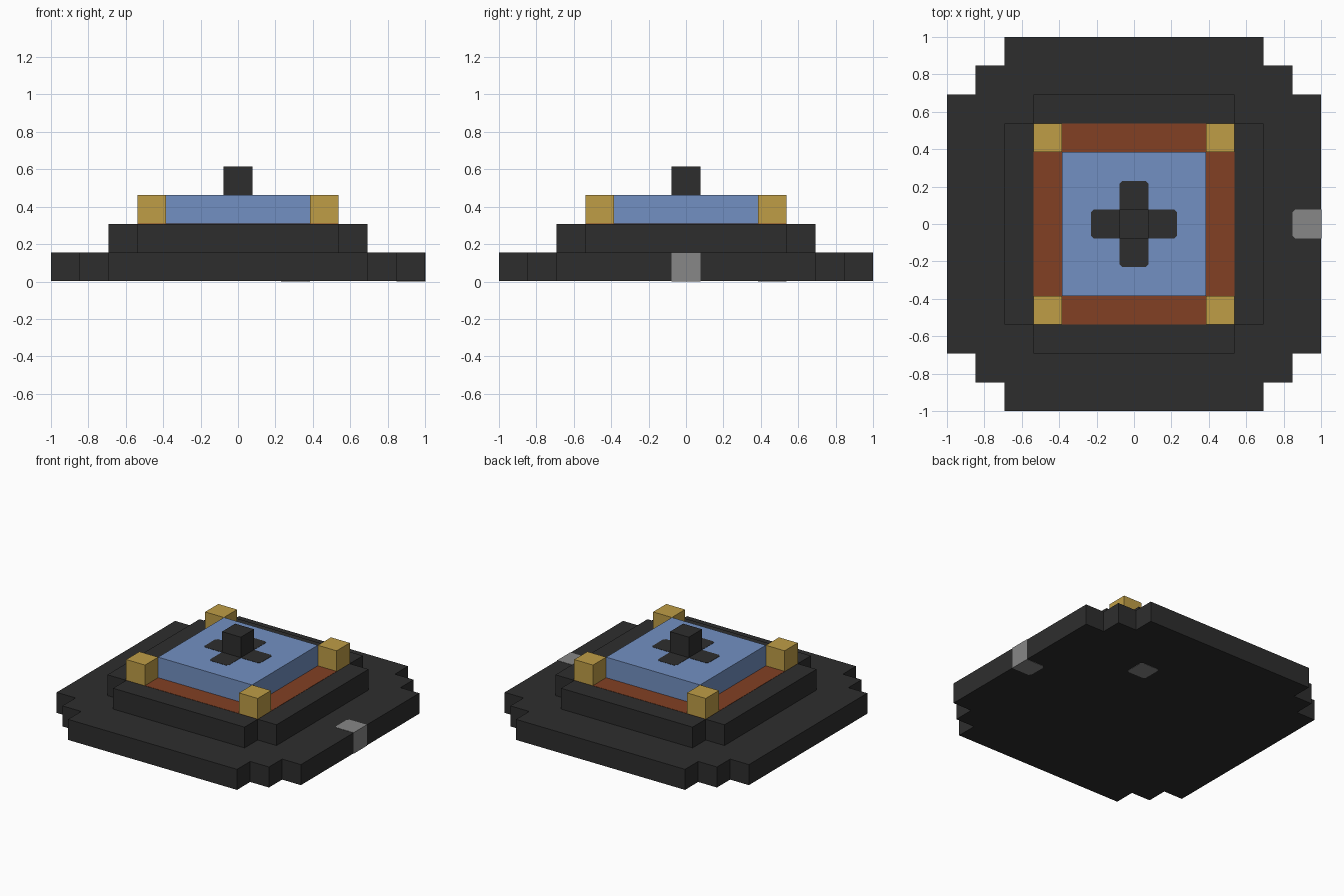
import bpy
import bmesh

default = bpy.data.objects.get("Cube")
if default:
    bpy.data.objects.remove(default, do_unlink=True)

U = 2 / 13      # one block
SKIN = 0.012    # thickness of inlays, in blocks
CUT = 0.1       # clipped corner of inlays, in blocks


def material(name, r, g, b):
    m = bpy.data.materials.new(name)
    m.use_nodes = True
    m.diffuse_color = (r, g, b, 1)
    bsdf = m.node_tree.nodes["Principled BSDF"]
    bsdf.inputs["Base Color"].default_value = (r, g, b, 1)
    bsdf.inputs["Roughness"].default_value = 0.9
    return m


charcoal = material("charcoal", 0.027, 0.027, 0.027)
blue = material("blue", 0.17, 0.28, 0.54)
gold = material("gold", 0.52, 0.34, 0.062)
brown = material("brown", 0.225, 0.051, 0.017)
grey = material("grey", 0.245, 0.245, 0.245)


def prism(name, outline, z0, z1, mat):
    """Extrude a plan outline, given in blocks, from z0 to z1."""
    bm = bmesh.new()
    base = bm.faces.new([bm.verts.new((x * U, y * U, z0 * U)) for x, y in outline])
    top = bmesh.ops.extrude_face_region(bm, geom=[base])["geom"]
    bmesh.ops.translate(bm, vec=(0, 0, (z1 - z0) * U),
                        verts=[v for v in top if isinstance(v, bmesh.types.BMVert)])
    bmesh.ops.recalc_face_normals(bm, faces=bm.faces)
    mesh = bpy.data.meshes.new(name)
    bm.to_mesh(mesh)
    bm.free()
    mesh.materials.append(mat)
    ob = bpy.data.objects.new(name, mesh)
    bpy.context.collection.objects.link(ob)
    return ob


def four_way(corner):
    """Repeat one corner's points around the centre by quarter turns."""
    points, part = [], corner
    for _ in range(4):
        points += part
        part = [(-y, x) for x, y in part]
    return points


def rect(cx, cy, hx, hy, cut=0):
    """Rectangle outline, optionally with clipped corners."""
    points = []
    for sx, sy in ((1, 1), (-1, 1), (-1, -1), (1, -1)):
        pair = [(cx + sx * hx, cy + sy * (hy - cut)),
                (cx + sx * (hx - cut), cy + sy * hy)]
        if not cut:
            pair = pair[:1]
        points += pair if sx == sy else pair[::-1]
    return points


# Stepped floor slab and terrace
prism("floor_slab", four_way([(6.5, 4.5), (5.5, 4.5), (5.5, 5.5), (4.5, 5.5), (4.5, 6.5)]),
      SKIN, 1, charcoal)
prism("terrace", four_way([(4.5, 3.5), (3.5, 3.5), (3.5, 4.5)]), 1, 2, charcoal)

# Brown walkway around the blue platform
prism("walkway", rect(0, 0, 3.5, 3.5), 2 - SKIN, 2 + SKIN, brown)
prism("platform", rect(0, 0, 2.5, 2.5), 2, 3, blue)

# Gold corner posts
for sx, side in ((1, "left"), (-1, "right")):
    for sy, end in ((1, "back"), (-1, "front")):
        prism(f"corner_post_{end}_{side}", rect(3 * sx, 3 * sy, 0.5, 0.5), 2, 3, gold)

# Dark cross inlay with its raised centre block
prism("cross_bar_across", rect(0, 0, 1.5, 0.5, CUT), 3 - SKIN, 3 + SKIN, charcoal)
prism("cross_bar_along", rect(0, 0, 0.5, 1.5, CUT), 3 - SKIN, 3 + SKIN, charcoal)
prism("centre_block", rect(0, 0, 0.5, 0.5), 3, 4, charcoal)

# Grey block in the left rim, and grey patch on the underside
prism("rim_block", [(5.5 + CUT, -0.5), (6.5 + SKIN, -0.5), (6.5 + SKIN, 0.5),
                    (5.5 + CUT, 0.5), (5.5, 0.5 - CUT), (5.5, CUT - 0.5)],
      0, 1 + SKIN, grey)
prism("underside_patch", rect(2, 3, 0.5, 0.5, CUT), 0, 2 * SKIN, grey)
